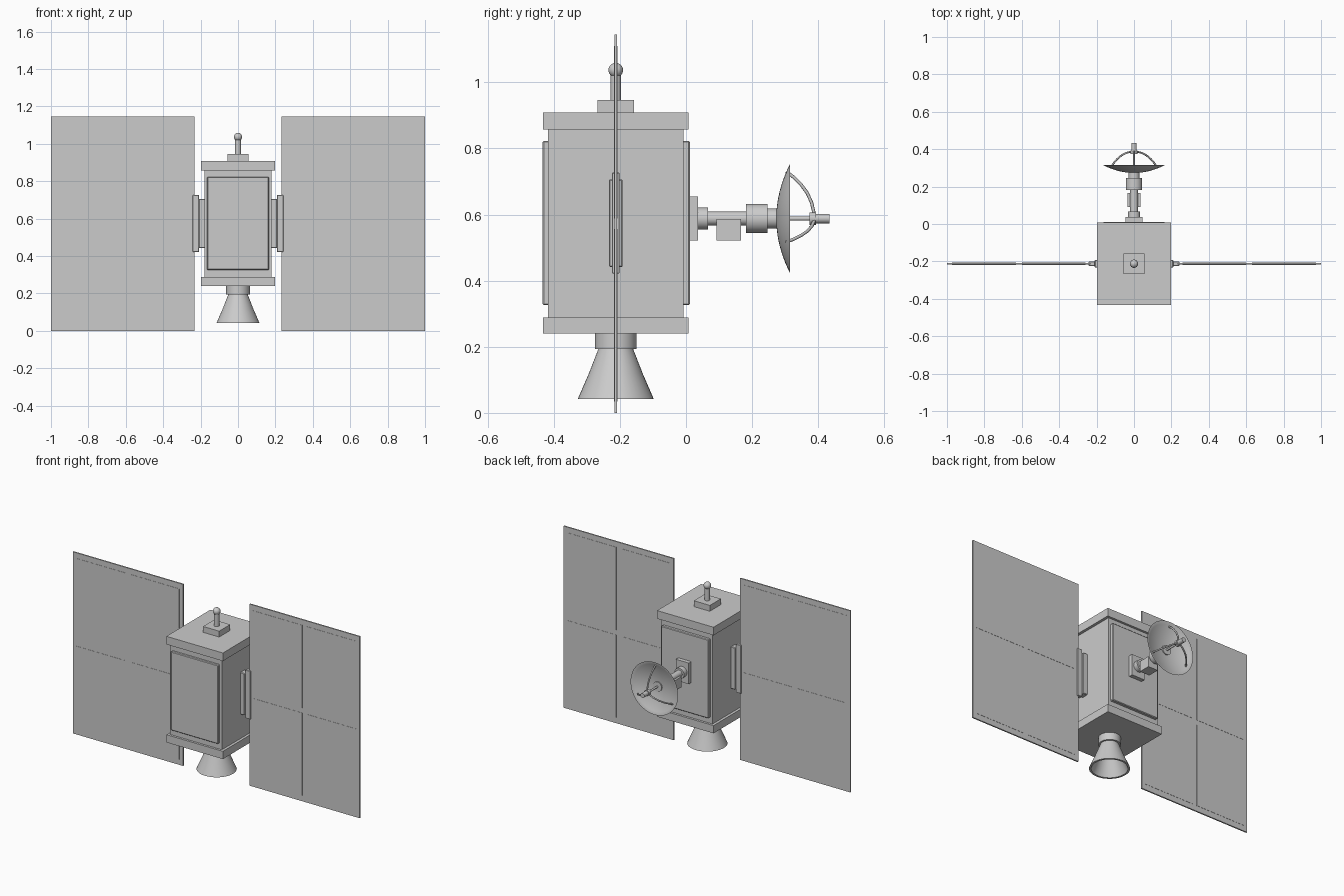
import bpy, math
from mathutils import Vector, Matrix

if "Cube" in bpy.data.objects:
    bpy.data.objects.remove(bpy.data.objects["Cube"])

YC = -0.2125   # body axis
ZD = 0.588     # dish axis height


def finish(name, verts, faces, smooth=False):
    me = bpy.data.meshes.new(name)
    me.from_pydata(verts, [], faces)
    ob = bpy.data.objects.new(name, me)
    bpy.context.collection.objects.link(ob)
    bpy.context.view_layer.objects.active = ob
    bpy.ops.object.select_all(action='DESELECT')
    ob.select_set(True)
    bpy.ops.object.mode_set(mode='EDIT')
    bpy.ops.mesh.select_all(action='SELECT')
    bpy.ops.mesh.normals_make_consistent(inside=False)
    bpy.ops.object.mode_set(mode='OBJECT')
    if smooth:
        bpy.ops.object.shade_smooth_by_angle(angle=math.radians(35))
    return ob


def box(name, x, y, z, bevel=0):
    v = [(a, b, c) for a in x for b in y for c in z]
    f = [(0, 1, 3, 2), (4, 6, 7, 5), (0, 4, 5, 1), (2, 3, 7, 6), (0, 2, 6, 4), (1, 5, 7, 3)]
    ob = finish(name, v, f)
    if bevel:
        m = ob.modifiers.new("bevel", 'BEVEL')
        m.width, m.segments = bevel, 1
    return ob


def lathe(name, profile, axis='Z', n=40):
    """Spin (radius, height) points; Z runs up the body axis, Y along the dish axis."""
    verts, rings, faces = [], [], []
    for r, h in profile:
        ring = []
        for i in range(1 if r == 0 else n):
            a = 2 * math.pi * i / n
            p, q = r * math.cos(a), r * math.sin(a)
            ring.append(len(verts))
            verts.append((p, YC + q, h) if axis == 'Z' else (p, h, ZD + q))
        rings.append(ring)
    for A, B in zip(rings, rings[1:]):
        for i in range(n):
            j = (i + 1) % n
            quad = [A[i % len(A)], A[j % len(A)], B[j % len(B)], B[i % len(B)]]
            faces.append(list(dict.fromkeys(quad)))
    return finish(name, verts, faces, True)


def cyl(name, r, h0, h1, axis='Z', n=40):
    return lathe(name, [(0, h0), (r, h0), (r, h1), (0, h1)], axis, n)


# Body with end caps and raised access panels
box("body", (-0.18, 0.18), (-0.418, -0.007), (0.28, 0.87))
for name, z in (("bottom_cap", (0.24, 0.289)), ("top_cap", (0.858, 0.909))):
    box(name, (-0.197, 0.197), (-0.432, 0.007), z)
for name, y in (("front_panel", (-0.434, -0.41)), ("back_panel", (-0.015, 0.012))):
    box(name, (-0.165, 0.165), y, (0.326, 0.823), 0.004)

# Top antenna
box("antenna_base", (-0.056, 0.056), (YC - 0.055, YC + 0.055), (0.905, 0.946))
cyl("antenna_post", 0.0155, 0.94, 1.025, n=24)
lathe("antenna_ball", [(0.022 * math.sin(math.pi * i / 12) if 0 < i < 12 else 0,
                        1.037 - 0.022 * math.cos(math.pi * i / 12)) for i in range(13)], n=24)

# Thruster: collar and hollow bell
cyl("thruster_collar", 0.063, 0.194, 0.245)
lathe("thruster_bell", [(0, 0.2), (0.05, 0.2), (0.082, 0.118), (0.115, 0.042),
                        (0.103, 0.042), (0.072, 0.115), (0.042, 0.188), (0, 0.188)])

# Solar wings with hinges and slightly raised cells
for side, s in (("right", 1), ("left", -1)):
    def sx(a, b):
        return tuple(sorted((s * a, s * b)))
    box(side + "_hinge_mount", sx(0.17, 0.21), (YC - 0.021, YC + 0.021), (0.442, 0.706), 0.003)
    box(side + "_hinge_plate", sx(0.208, 0.242), (YC - 0.012, YC + 0.012), (0.422, 0.727), 0.002)
    box(side + "_wing", sx(0.232, 1.0), (YC - 0.0042, YC + 0.0042), (0, 1.145))
    for i, x in enumerate(((0.258, 0.6), (0.632, 0.974))):
        for j, z in enumerate(((0.035, 0.557), (0.588, 1.11))):
            box(f"{side}_cell_{i}{j}", sx(*x), (YC - 0.0055, YC + 0.0055), z)

# Dish boom along +y
box("boom_mount", (-0.045, 0.045), (0.005, 0.037), (0.521, 0.654))
cyl("boom_collar", 0.033, 0.03, 0.067, 'Y')
cyl("boom", 0.021, 0.06, 0.19, 'Y')
box("boom_motor", (-0.034, 0.034), (0.092, 0.166), (0.521, 0.587))
cyl("boom_joint", 0.044, 0.181, 0.247, 'Y')
cyl("boom_neck", 0.03, 0.24, 0.281, 'Y')

# Dish bowl: outer then inner parabola
R, D, Y0 = 0.166, 0.042, 0.273
rs = [R * i / 10 for i in range(11)]
outer = [(r, Y0 + D * (r / R) ** 2) for r in rs]
inner = [(r * 0.985, Y0 + 0.005 + (D - 0.005) * (r / R) ** 2) for r in reversed(rs)]
lathe("dish", outer + inner, 'Y', 48)
cyl("dish_hub", 0.03, 0.274, 0.286, 'Y')

# Feed horn
cyl("feed_rod", 0.006, 0.28, 0.39, 'Y', 16)
cyl("feed_collar", 0.019, 0.374, 0.393, 'Y', 24)
cyl("feed_horn", 0.0145, 0.39, 0.434, 'Y', 24)

# Three curved struts
for k in range(3):
    a = math.radians(90 + 120 * k)
    cu = bpy.data.curves.new("feed_strut", 'CURVE')
    cu.dimensions = '3D'
    cu.bevel_depth, cu.bevel_resolution, cu.use_fill_caps = 0.005, 2, True
    sp = cu.splines.new('POLY')
    pts = [(0.142, 0.303), (0.125, 0.326), (0.103, 0.348), (0.077, 0.367), (0.048, 0.38), (0.014, 0.388)]
    sp.points.add(len(pts) - 1)
    for p, (r, y) in zip(sp.points, pts):
        p.co = (r * math.cos(a), y, ZD + r * math.sin(a), 1)
    ob = bpy.data.objects.new(f"feed_strut_{k}", cu)
    bpy.context.collection.objects.link(ob)
